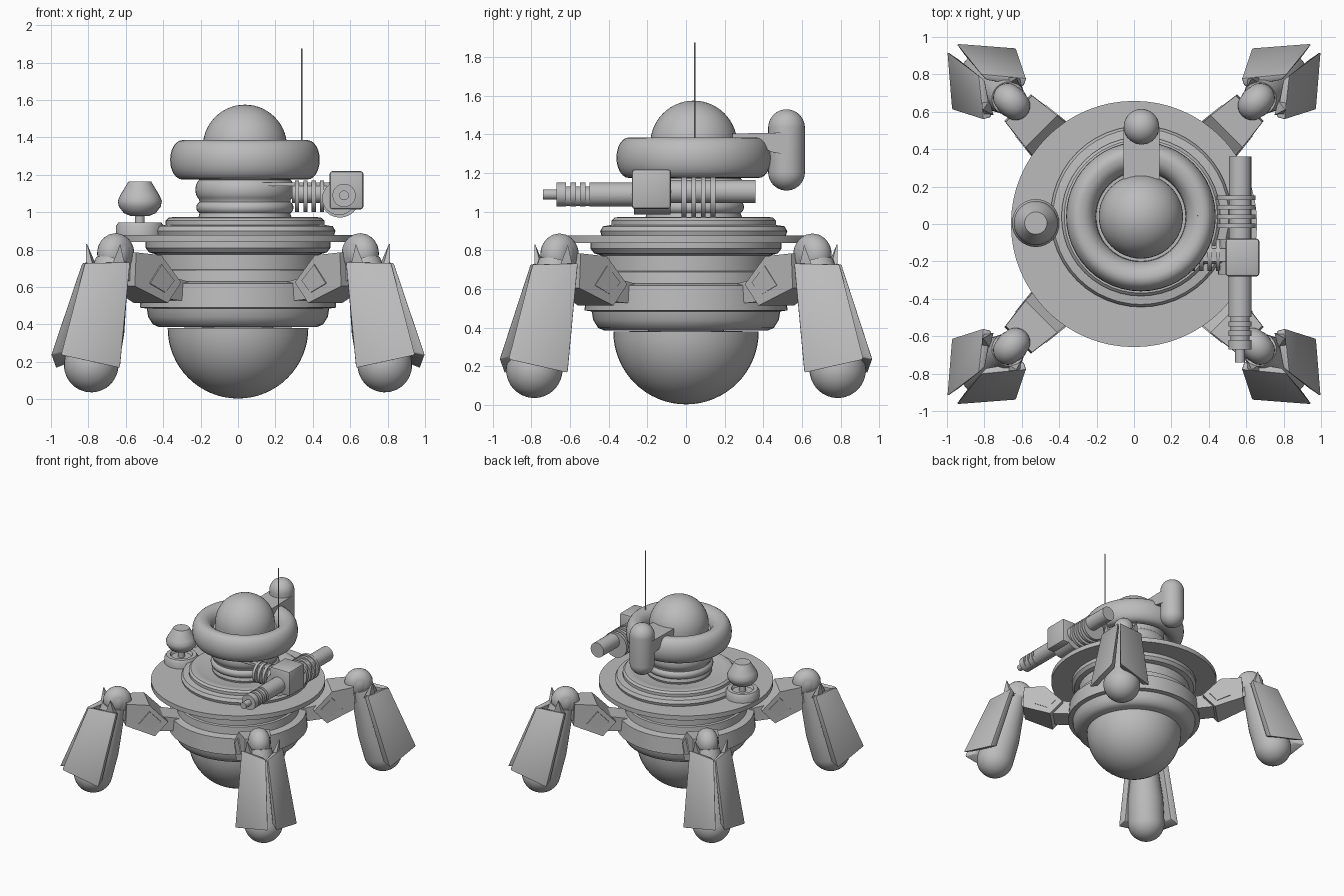
import bpy, bmesh, math
from mathutils import Vector, Matrix

if "Cube" in bpy.data.objects:
    bpy.data.objects.remove(bpy.data.objects["Cube"])

grey = bpy.data.materials.new("grey metal")
grey.diffuse_color = (0.5, 0.5, 0.5, 1)
grey.use_nodes = True
grey.node_tree.nodes["Principled BSDF"].inputs["Base Color"].default_value = grey.diffuse_color


def finish(name, bm, bevel=0.0, smooth=True):
    bmesh.ops.remove_doubles(bm, verts=bm.verts, dist=1e-5)
    bmesh.ops.recalc_face_normals(bm, faces=bm.faces)
    if bevel:
        bmesh.ops.bevel(bm, geom=bm.edges[:], offset=bevel, segments=2, affect='EDGES', profile=0.5)
    me = bpy.data.meshes.new(name)
    bm.to_mesh(me)
    bm.free()
    me.materials.append(grey)
    ob = bpy.data.objects.new(name, me)
    bpy.context.collection.objects.link(ob)
    if smooth:
        bpy.context.view_layer.objects.active = ob
        bpy.ops.object.select_all(action='DESELECT')
        ob.select_set(True)
        bpy.ops.object.shade_smooth_by_angle(angle=math.radians(35))
    return ob


def arc(cr, cz, r, a0, a1, n=10, rz=None):
    """Points of an arc in the (radius, height) plane, angles in degrees."""
    rz = rz or r
    return [(cr + r * math.cos(math.radians(a0 + (a1 - a0) * i / n)),
             cz + rz * math.sin(math.radians(a0 + (a1 - a0) * i / n))) for i in range(n + 1)]


def lathe(name, profile, origin=(0, 0, 0), axis=(0, 0, 1), n=48, closed=False):
    """Revolve (radius, distance) points round an axis."""
    bm = bmesh.new()
    mat = Matrix.Translation(origin) @ Vector((0, 0, 1)).rotation_difference(Vector(axis)).to_matrix().to_4x4()
    vs = [bm.verts.new(mat @ Vector((max(r, 0), 0, z))) for r, z in profile]
    es = [bm.edges.new((a, b)) for a, b in zip(vs, vs[1:])]
    if closed:
        es.append(bm.edges.new((vs[-1], vs[0])))
    bmesh.ops.spin(bm, geom=vs + es, cent=Vector(origin), axis=mat.to_3x3() @ Vector((0, 0, 1)),
                   angle=2 * math.pi, steps=n, use_merge=True)
    return finish(name, bm)


def hexa(name, a, b, bevel=0.0):
    """Solid between two matching outlines."""
    bm = bmesh.new()
    va, vb = [bm.verts.new(p) for p in a], [bm.verts.new(p) for p in b]
    bm.faces.new(va)
    bm.faces.new(vb[::-1])
    for i in range(len(a)):
        j = (i + 1) % len(a)
        bm.faces.new((va[i], vb[i], vb[j], va[j]))
    return finish(name, bm, bevel)


def box(name, lo, hi, bevel=0.0):
    (x0, y0, z0), (x1, y1, z1) = lo, hi
    return hexa(name, [(x0, y0, z0), (x1, y0, z0), (x1, y1, z0), (x0, y1, z0)],
                [(x0, y0, z1), (x1, y0, z1), (x1, y1, z1), (x0, y1, z1)], bevel)


# Lower body
lathe("belly", arc(0, 0.38, 0.376, -90, 0, 16) + [(0, 0.39)])
lathe("lower_drum", [(0, 0.385), (0.42, 0.385), (0.455, 0.4), (0.48, 0.44), (0.488, 0.485), (0.525, 0.49),
                     (0.515, 0.62), (0.46, 0.63), (0.455, 0.69), (0.44, 0.695), (0.44, 0.78), (0, 0.78)])
lathe("collar", [(0, 0.775), (0.44, 0.775), (0.475, 0.785), (0.495, 0.81), (0.495, 0.845), (0, 0.845)])
lathe("wide_disc", [(0, 0.84), (0.658, 0.84), (0.658, 0.878), (0, 0.878)], n=64)

# Stepped deck, neck and head
HX, HY = 0.037, 0.04
head = (HX, HY, 0)
lathe("deck", [(0, 0.87), (0.475, 0.87), (0.484, 0.9), (0.47, 0.925), (0.425, 0.932), (0.425, 0.955),
               (0.41, 0.97), (0.385, 0.974), (0.35, 0.968), (0.3, 0.955), (0, 0.95)], head)
lathe("neck", [(0, 0.94), (0.24, 0.94), (0.25, 0.97)] + arc(0.225, 1.025, 0.035, -60, 60, 6) +
      arc(0.225, 1.12, 0.04, -60, 60, 8, 0.06) + [(0.24, 1.3), (0, 1.3)], head)
lathe("head_ring", arc(0.335, 1.28, 0.065, -90, 90, 12, 0.105) + arc(0.325, 1.28, 0.085, 90, 270, 12, 0.105),
      head, closed=True)
lathe("dome", [(0, 1.28), (0.225, 1.28)] + arc(0, 1.35, 0.225, 0, 90, 14), head)
lathe("antenna", [(0, 1.3), (0.004, 1.3), (0.004, 1.876), (0, 1.876)], (0.34, 0.045, 0), n=8)

# Rear tank on its arm
lathe("rear_tank", arc(0, 1.205, 0.095, -90, 0) + arc(0, 1.435, 0.095, 0, 90), (0.04, 0.52, 0), n=32)
side = [(0.24, 1.405), (0.52, 1.41), (0.52, 1.295), (0.44, 1.31), (0.4, 1.33), (0.24, 1.33)]
hexa("tank_arm", [(-0.057, y, z) for y, z in side], [(0.137, y, z) for y, z in side])

# Mushroom sensor
lathe("sensor_base", [(0, 0.87), (0.128, 0.87), (0.128, 0.925), (0.115, 0.945), (0.085, 0.945),
                      (0.075, 0.925), (0, 0.925)], (-0.525, 0.005, 0), n=32)
lathe("sensor_cap", [(0, 0.9), (0.026, 0.9), (0.026, 0.98), (0.05, 0.98), (0.085, 0.995), (0.112, 1.03),
                     (0.118, 1.06), (0.105, 1.09), (0.06, 1.165), (0, 1.165)], (-0.525, 0.005, 0), n=32)

# Side gun, slotted along its upper half
GX, GZ = 0.567, 1.095
barrel = [(0, -0.74), (0.026, -0.74), (0.026, -0.67), (0.062, -0.67)]
for y in (-0.62, -0.57, -0.52):
    barrel += [(0.062, y), (0.04, y), (0.04, y + 0.022), (0.062, y + 0.022)]
lathe("gun_barrel", barrel + [(0.062, -0.25), (0, -0.25)], (GX, 0, GZ - 0.005), (0, 1, 0), 24)
lathe("gun_barrel_core", [(0, -0.66), (0.05, -0.66), (0.05, -0.3), (0, -0.3)], (GX, 0, GZ - 0.016), (0, 1, 0), 24)
lathe("gun_rear_tube", [(0, -0.1), (0.06, -0.1), (0.06, 0.36), (0, 0.36)], (GX, 0, GZ + 0.01), (0, 1, 0), 24)
box("gun_body", (0.49, -0.28, 1.015), (0.67, -0.078, 1.22), 0.015)
lathe("gun_hub", [(0, -0.1), (0.09, -0.1), (0.09, 0.09), (0, 0.09)], (0.54, -0.17, 1.075), (0, 1, 0), 24)
for i in range(4):
    y = -0.01 + 0.05 * i
    lathe("cooling_fin", [(0, y - 0.012), (0.104, y - 0.012), (0.104, y + 0.012), (0, y + 0.012)],
          (0.545, 0, 1.075), (0, 1, 0), 24)
    x = 0.315 + 0.045 * i
    lathe("arm_fin", [(0, x - 0.011), (0.085, x - 0.011), (0.085, x + 0.011), (0, x + 0.011)],
          (0, -0.165, 1.085), (1, 0, 0), 24)
lathe("gun_arm", [(0, 0.29), (0.05, 0.29), (0.05, 0.52), (0, 0.52)], (0, -0.165, 1.1), (1, 0, 0), 24)
box("gun_arm_rail", (0.13, -0.2, 1.14), (0.5, -0.13, 1.16))


# Legs, one per corner
def leg(sx, sy):
    def P(u, v, z):  # u outward along the diagonal, v sideways
        return ((u - v) * sx / math.sqrt(2), (u + v) * sy / math.sqrt(2), z)

    def slab(name, prof, wide):
        hexa(name, [P(u, -w, z) for (u, z), w in zip(prof, wide)],
             [P(u, w, z) for (u, z), w in zip(prof, wide)])

    slab("leg_root", [(0.42, 0.62), (0.62, 0.66), (0.68, 0.54), (0.42, 0.52)], [0.09] * 4)
    slab("leg_arm", [(0.56, 0.625), (0.7, 0.77), (0.87, 0.785), (0.88, 0.605), (0.66, 0.515)],
         [0.13, 0.12, 0.1, 0.1, 0.13])
    slab("knee_link", [(0.8, 0.77), (0.93, 0.8), (0.95, 0.66), (0.8, 0.6)], [0.06] * 4)
    # raised side panels
    panel = [(0.615, 0.635), (0.7, 0.72), (0.78, 0.62), (0.675, 0.57)]
    for s in (-1, 1):
        hexa("arm_panel", [P(u, s * 0.09, z) for u, z in panel],
             [P(u, s * (0.137 - 0.11 * (u - 0.6)), z) for u, z in panel])
    # knee: rounded elbow
    lathe("knee", arc(0, 0, 0.085, -90, 90, 12, 0.105), P(0.925, 0, 0.78), (0, 0, 1), 24)
    d = Vector(P(1, 0, 0)).normalized()
    lathe("elbow", arc(0.03, 0, 0.078, -90, 90, 12), P(0.925, 0, 0.78), d.cross(Vector((0, 0, 1))), 24)
    # shin with round foot
    foot, top = Vector(P(1.11, 0, 0.183)), Vector(P(0.95, 0, 0.74))
    ax = top - foot
    lathe("shin", arc(0, 0, 0.146, -90, 0) + [(0.14, 0.2), (0.09, ax.length), (0, ax.length)], foot, ax, 32)
    # pair of armour plates, mirrored over the diagonal
    outer = [(0.575, 0.795, 0.735), (0.82, 0.82, 0.73), (0.95, 0.985, 0.235), (0.63, 0.96, 0.165)]
    inner = [(0.59, 0.75, 0.72), (0.79, 0.785, 0.72), (0.9, 0.915, 0.25), (0.64, 0.89, 0.195)]
    for swap in (False, True):
        def Q(p):
            x, y, z = p
            return ((y * 1.015) * sx, x * sy * 0.97, z) if swap else (x * sx, y * 0.98 * sy, z)
        hexa("shin_plate", [Q(p) for p in outer], [Q(p) for p in inner], 0.008)
        # spikes above the plates
        hexa("knee_spike", [Q((0.6, 0.785, 0.7)), Q((0.68, 0.8, 0.7)), Q((0.63, 0.8, 0.83))],
             [Q((0.6, 0.74, 0.7)), Q((0.68, 0.76, 0.7)), Q((0.63, 0.795, 0.83))])


for sx in (-1, 1):
    for sy in (-1, 1):
        leg(sx, sy)
